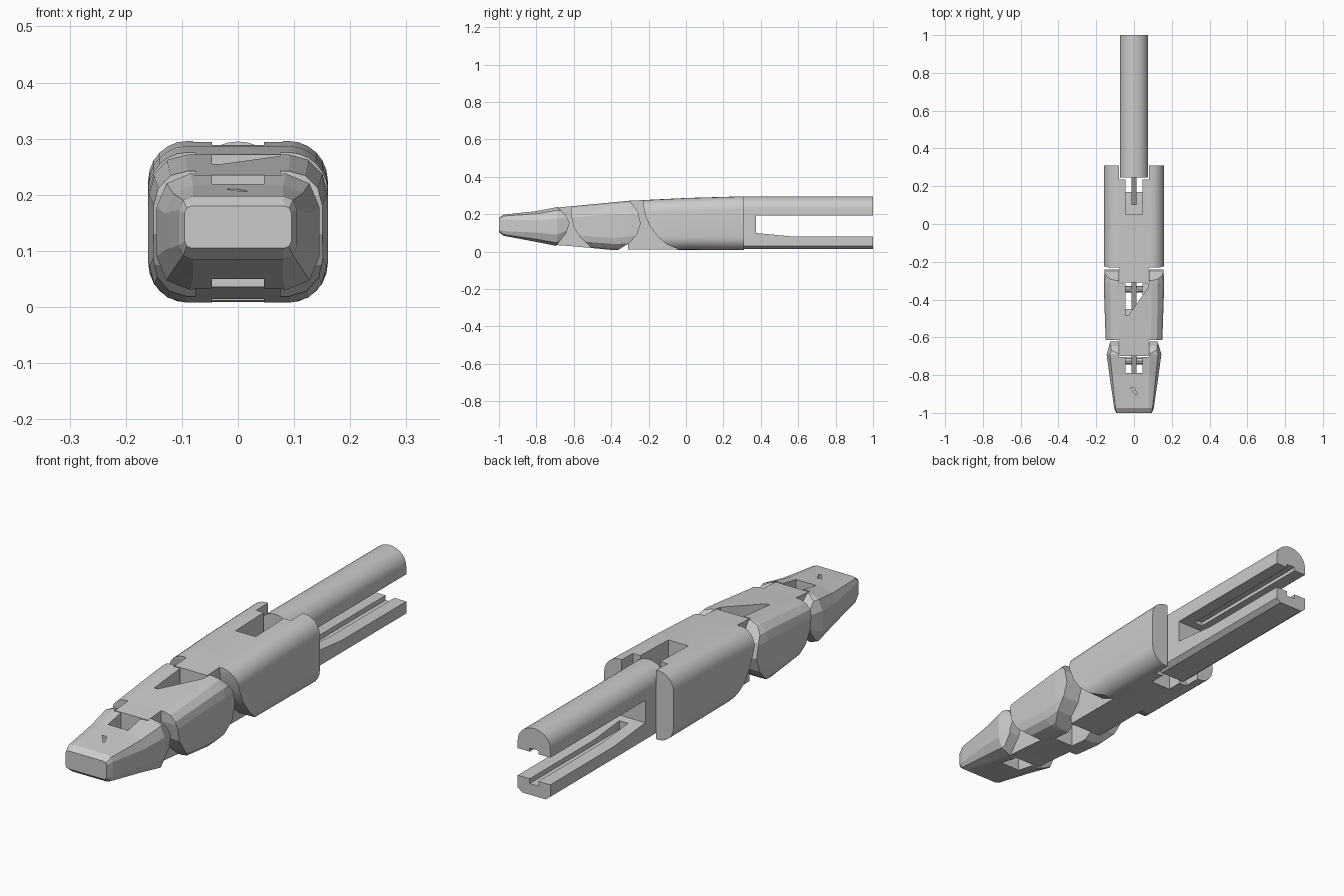
import bpy, bmesh, math

if "Cube" in bpy.data.objects:
    bpy.data.objects.remove(bpy.data.objects["Cube"])


def loft(name, rings):
    # closed skin through equal-sized rings of points
    bm = bmesh.new()
    rows = [[bm.verts.new(p) for p in ring] for ring in rings]
    n = len(rows[0])
    for a, b in zip(rows, rows[1:]):
        for i in range(n):
            j = (i + 1) % n
            bm.faces.new((a[i], a[j], b[j], b[i]))
    bm.faces.new(rows[0])
    bm.faces.new(rows[-1])
    bmesh.ops.recalc_face_normals(bm, faces=bm.faces)
    me = bpy.data.meshes.new(name)
    bm.to_mesh(me)
    bm.free()
    ob = bpy.data.objects.new(name, me)
    bpy.context.collection.objects.link(ob)
    return ob


def section(y, hw, z0, z1, r, n):
    # rounded rectangle across the finger, n facets per corner
    pts = []
    for k, (sx, top) in enumerate([(1, 1), (-1, 1), (-1, 0), (1, 0)]):
        cx, cz = sx * (hw - r), (z1 - r if top else z0 + r)
        for i in range(n + 1):
            a = math.pi / 2 * (k + i / n)
            pts.append((cx + r * math.cos(a), y, cz + r * math.sin(a)))
    return pts


def prism(name, yz, x0, x1):
    return loft(name, [[(x, y, z) for y, z in yz] for x in (x0, x1)])


def box(y0, y1, z0, z1, hx):
    return prism("cutter", [(y0, z0), (y1, z0), (y1, z1), (y0, z1)], -hx, hx)


def cut(ob, *cutters):
    # subtract each cutter and bake the result
    for c in cutters:
        m = ob.modifiers.new("cut", 'BOOLEAN')
        m.operation, m.solver, m.object = 'DIFFERENCE', 'EXACT', c
    dg = bpy.context.evaluated_depsgraph_get()
    me = bpy.data.meshes.new_from_object(ob.evaluated_get(dg))
    ob.modifiers.clear()
    ob.data = me
    for c in cutters:
        bpy.data.objects.remove(c)


def cheeks(curve, y_front):
    # clears both sides of a tongue in front of a curved edge
    yz = [(y_front, -0.1), (y_front, 0.4)] + curve
    return [prism("cutter", yz, 0.076, 0.3), prism("cutter", yz, -0.3, -0.076)]


def behind(curve, y_back):
    # trims the rear of a segment to a rounded lug
    return prism("cutter", curve + [(y_back, -0.1), (y_back, 0.4)], -0.3, 0.3)


def smooth(ob):
    bpy.ops.object.select_all(action='DESELECT')
    ob.select_set(True)
    bpy.context.view_layer.objects.active = ob
    bpy.ops.object.shade_smooth_by_angle(angle=math.radians(20))


# base segment with front tongue and rear fork
base = loft("base_segment", [
    section(-0.31, 0.16, 0.012, 0.272, 0.07, 6),
    section(0.0, 0.16, 0.01, 0.287, 0.07, 6),
    section(0.31, 0.16, 0.008, 0.296, 0.07, 6)])
cut(base,
    *cheeks([(-0.23, 0.4), (-0.23, 0.26), (-0.22, 0.2), (-0.195, 0.14),
             (-0.155, 0.085), (-0.105, 0.04), (-0.03, 0.008), (-0.03, -0.1)], -0.5),
    box(0.235, 0.5, -0.1, 0.5, 0.08),
    box(0.05, 0.4, 0.08, 0.5, 0.046),
    box(0.17, 0.4, -0.1, 0.09, 0.046))
smooth(base)

# middle segment with rear lugs and front tongue
middle = loft("middle_segment", [
    section(-0.70, 0.146, 0.036, 0.235, 0.06, 3),
    section(-0.62, 0.15, 0.03, 0.242, 0.06, 3),
    section(-0.38, 0.158, 0.008, 0.265, 0.065, 3),
    section(-0.31, 0.16, 0.01, 0.272, 0.07, 3),
    section(-0.235, 0.155, 0.02, 0.272, 0.07, 3)])
slot = [(-0.046, -0.3), (0.076, -0.3), (0.076, -0.335), (-0.03, -0.485), (-0.046, -0.485)]
cut(middle,
    *cheeks([(-0.615, 0.4), (-0.615, 0.2), (-0.60, 0.13),
             (-0.565, 0.075), (-0.50, 0.018), (-0.50, -0.1)], -0.9),
    behind([(-0.30, 0.4), (-0.30, 0.272), (-0.255, 0.21), (-0.242, 0.15),
            (-0.262, 0.09), (-0.305, 0.045), (-0.37, 0.005), (-0.37, -0.1)], 0.0),
    box(-0.315, 0.0, -0.1, 0.5, 0.079),
    loft("cutter", [[(x, y, z) for x, y in slot] for z in (0.17, 0.5)]),
    box(-0.45, -0.3, -0.1, 0.18, 0.046))

# tapered finger tip
tip = loft("tip_segment", [
    section(-1.0, 0.095, 0.105, 0.18, 0.012, 2),
    section(-0.975, 0.105, 0.085, 0.198, 0.025, 2),
    section(-0.80, 0.13, 0.052, 0.217, 0.05, 2),
    section(-0.69, 0.145, 0.03, 0.238, 0.06, 2),
    section(-0.62, 0.125, 0.06, 0.235, 0.06, 2)])
cut(tip,
    behind([(-0.685, 0.4), (-0.685, 0.236), (-0.645, 0.2), (-0.622, 0.155),
            (-0.64, 0.1), (-0.695, 0.03), (-0.695, -0.1)], -0.3),
    box(-0.705, -0.3, -0.1, 0.5, 0.079),
    box(-0.79, -0.6, -0.1, 0.5, 0.046),
    loft("cutter", [[(-0.02, -0.865, z), (0.0, -0.865, z), (0.018, -0.9, z),
                     (0.01, -0.905, z)] for z in (0.17, 0.5)]))

# split rod: half-round upper bar and flat lower bar from one block
outline = [(-0.055, 0.014), (0.055, 0.014), (0.075, 0.03)]
outline += [(0.075 * math.cos(math.pi * i / 14), 0.228 + 0.067 * math.sin(math.pi * i / 14))
            for i in range(15)] + [(-0.075, 0.03)]
rod = loft("split_rod", [[(x, y, z) for x, z in outline] for y in (0.245, 1.0)])
cut(rod,
    prism("cutter", [(0.375, 0.10), (0.375, 0.193), (1.1, 0.193), (1.1, 0.08), (0.58, 0.08)], -0.2, 0.2),
    box(0.41, 1.1, 0.06, 0.208, 0.02))
smooth(rod)

# hinge pins and the tendon bars inside the slots
for name, y, z in (("rear_hinge_pin", -0.345, 0.145), ("front_hinge_pin", -0.725, 0.135)):
    loft(name, [[(x, y + 0.018 * math.cos(math.pi * i / 4), z + 0.018 * math.sin(math.pi * i / 4))
                 for i in range(8)] for x in (-0.1, 0.1)])
for name, y0, y1, z0, z1 in (("base_tendon", 0.1, 0.26, 0.1, 0.22),
                             ("middle_tendon", -0.47, -0.3, 0.08, 0.19),
                             ("tip_tendon", -0.8, -0.69, 0.1, 0.18)):
    prism(name, [(y0, z0), (y1, z1 - 0.025), (y1, z1), (y0, z0 + 0.025)], -0.014, 0.014)
